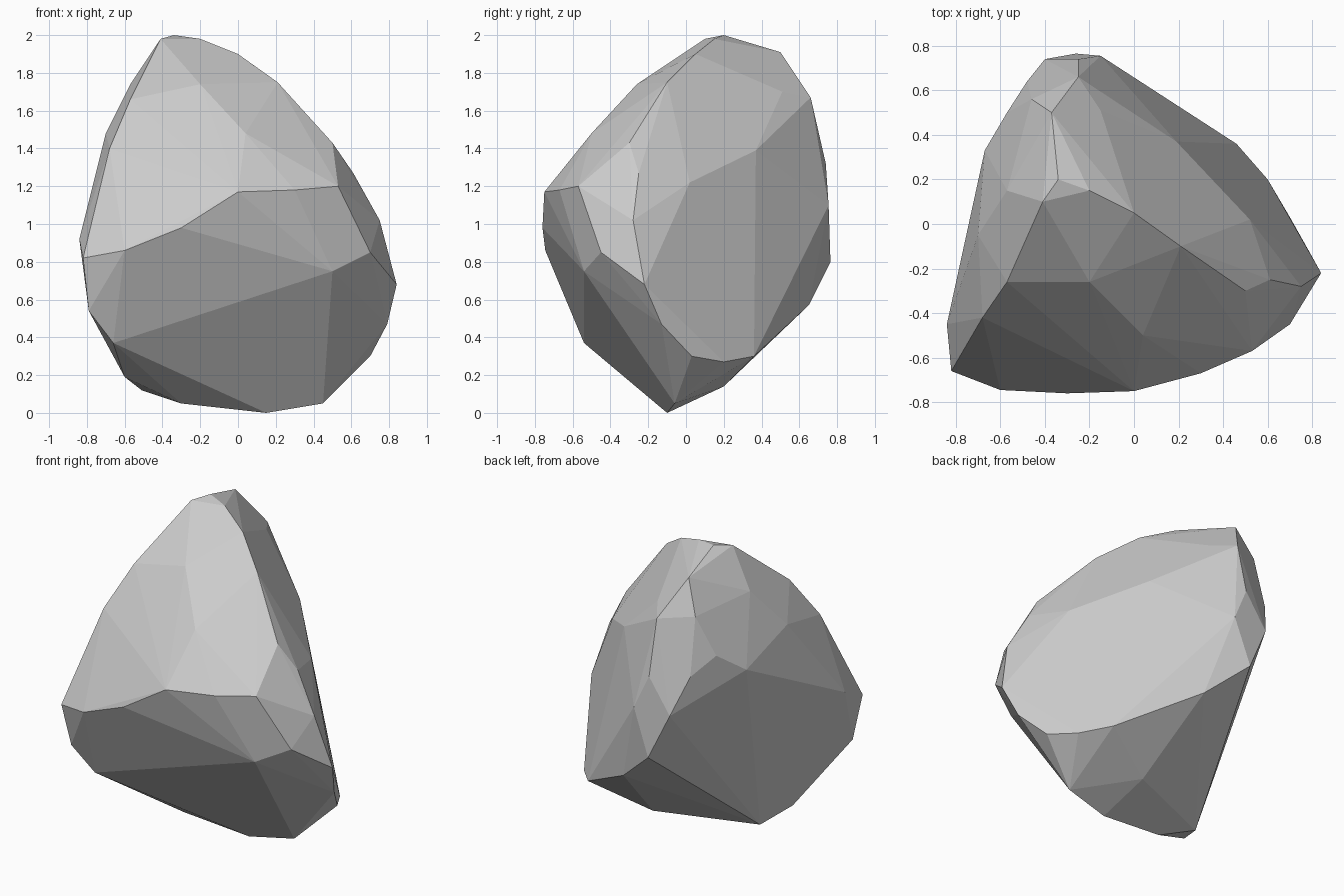
import bpy, bmesh

# key corners of the faceted boulder, grouped by region
crown = [(-.41, .10, 1.98), (-.34, .2, 2), (-.2, .15, 1.98), (-.37, .5, 1.91),
         (0, .05, 1.9), (-.25, .66, 1.67), (-.46, .56, 1.7), (-.15, .51, 1.7)]
front_slope = [(-.57, -.26, 1.66), (-.2, -.26, 1.74), (.04, -.5, 1.48), (.21, -.1, 1.75),
               (.5, -.3, 1.43), (-.68, -.42, 1.4)]
front_rim = [(0, -.75, 1.17), (.3, -.67, 1.18), (.53, -.57, 1.2), (-.3, -.76, .98),
             (-.6, -.745, .86), (-.82, -.66, .82), (-.84, -.45, .92)]
left_side = [(-.7, -.05, 1.48), (-.57, .15, 1.74), (-.67, .33, 1.32), (-.57, .5, 1.45),
             (-.48, .64, 1.34), (-.79, -.6, .54)]
back = [(-.4, .74, 1.1), (-.26, .765, .8), (-.15, .755, 1.1), (.19, .37, 1.39),
        (.46, .36, .3), (0, .65, .57), (-.25, .74, 1.32)]
right_tip = [(.84, -.22, .68), (.61, -.25, 1.27), (.75, -.28, 1.02), (.7, -.45, .85),
             (.52, .02, 1.22), (.79, -.13, .47), (.5, -.54, .75)]
base = [(.15, -.1, 0), (.45, -.06, .05), (-.3, -.13, .05), (-.6, -.25, .19),
        (-.66, -.54, .37), (.6, .2, .27), (-.51, -.04, .12), (.1, .2, .14),
        (.7, .03, .3)]

# wrap the corners in a convex skin
bm = bmesh.new()
for p in crown + front_slope + front_rim + left_side + back + right_tip + base:
    bm.verts.new(p)
bmesh.ops.convex_hull(bm, input=bm.verts)
loose = [v for v in bm.verts if not v.link_faces]
bmesh.ops.delete(bm, geom=loose, context='VERTS')

# merge nearly coplanar triangles into broad flat facets
bmesh.ops.dissolve_limit(bm, angle_limit=0.05, verts=bm.verts, edges=bm.edges)
bmesh.ops.recalc_face_normals(bm, faces=bm.faces)

mesh = bpy.data.meshes.new("boulder")
bm.to_mesh(mesh)
bm.free()
boulder = bpy.data.objects.new("boulder", mesh)
bpy.context.collection.objects.link(boulder)
